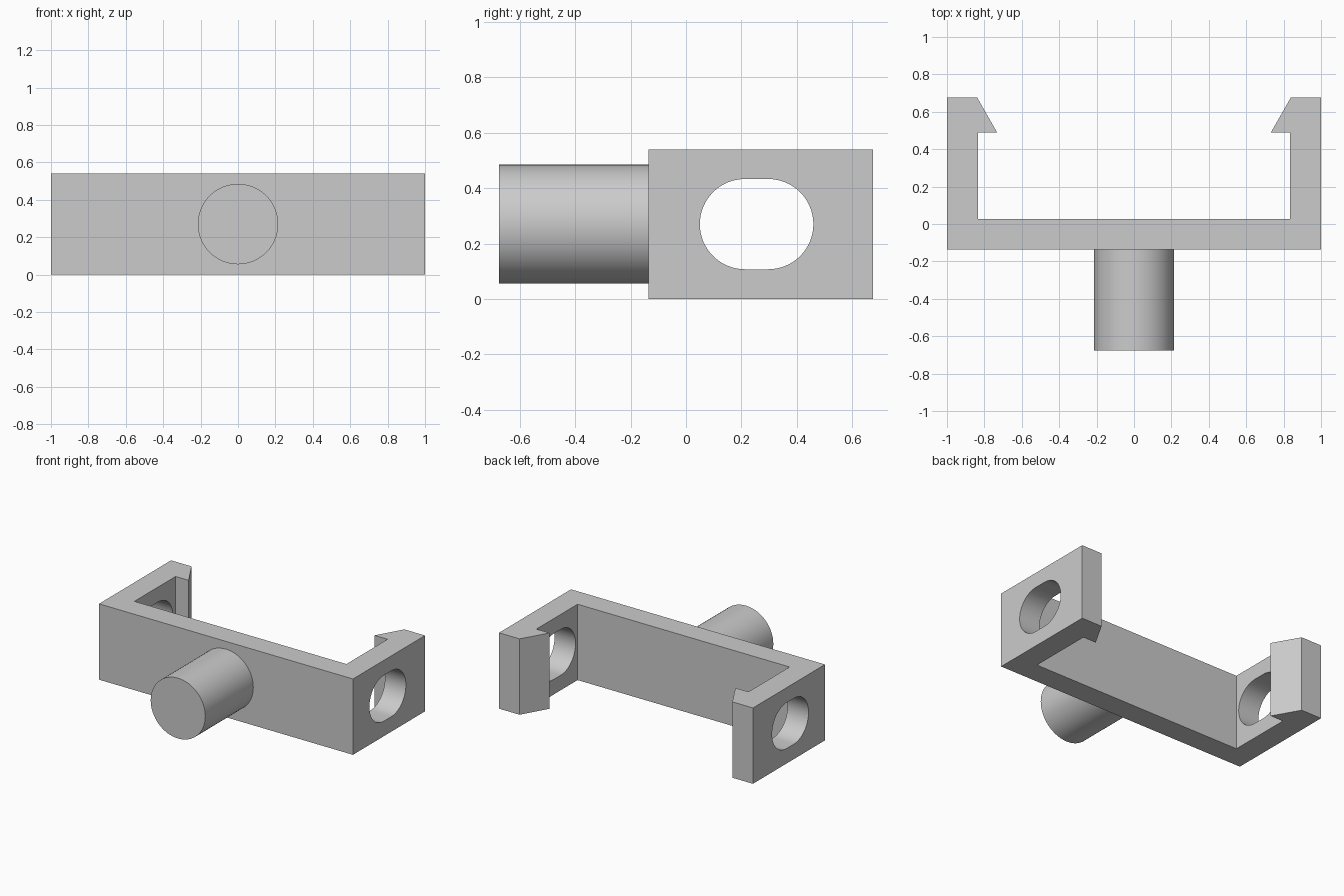
import bpy, bmesh, math
from mathutils import Matrix, Vector

if "Cube" in bpy.data.objects:
    bpy.data.objects.remove(bpy.data.objects["Cube"], do_unlink=True)

HEIGHT = 0.54
MID = HEIGHT / 2

grey = bpy.data.materials.new("plain grey")
grey.use_nodes = True
grey.diffuse_color = (0.6, 0.6, 0.6, 1)
grey.node_tree.nodes["Principled BSDF"].inputs["Base Color"].default_value = (0.6, 0.6, 0.6, 1)


def prism(name, points, direction):
    """Extrude a closed outline of 3D points along a direction."""
    bm = bmesh.new()
    face = bm.faces.new([bm.verts.new(p) for p in points])
    extruded = bmesh.ops.extrude_face_region(bm, geom=[face], use_keep_orig=True)["geom"]
    bmesh.ops.translate(bm, vec=direction,
                        verts=[v for v in extruded if isinstance(v, bmesh.types.BMVert)])
    bmesh.ops.recalc_face_normals(bm, faces=bm.faces)
    mesh = bpy.data.meshes.new(name)
    bm.to_mesh(mesh)
    bm.free()
    mesh.materials.append(grey)
    obj = bpy.data.objects.new(name, mesh)
    bpy.context.collection.objects.link(obj)
    return obj


def activate(obj):
    bpy.ops.object.select_all(action="DESELECT")
    obj.select_set(True)
    bpy.context.view_layer.objects.active = obj


# Bracket: half outline from above, mirrored into a U with hooked ends
half = [(1, -0.135), (1, 0.675), (0.838, 0.675), (0.732, 0.49), (0.835, 0.49), (0.835, 0.027)]
outline = half + [(-x, y) for x, y in reversed(half)]
bracket = prism("clip_bracket", [(x, y, 0) for x, y in outline], (0, 0, HEIGHT))

# Rounded slot through both arms
radius, stretch, steps = 0.163, 0.042, 32
slot = []
for side in (1, -1):
    for i in range(steps + 1):
        a = math.pi * (i / steps - 0.5)
        slot.append((-1.2, 0.255 + side * (stretch + radius * math.cos(a)),
                     MID + side * radius * math.sin(a)))
cutter = prism("slot_cutter", slot, (2.4, 0, 0))
cutter.hide_render = True

activate(bracket)
cut = bracket.modifiers.new("slots", "BOOLEAN")
cut.operation = "DIFFERENCE"
cut.solver = "EXACT"
cut.object = cutter
bpy.ops.object.modifier_apply(modifier=cut.name)
bpy.data.objects.remove(cutter, do_unlink=True)
bpy.ops.object.shade_smooth_by_angle(angle=math.radians(25))

# Round peg on the front
count, peg_radius = 64, 0.215
ring = [(peg_radius * math.cos(2 * math.pi * i / count), -0.675,
         MID + peg_radius * math.sin(2 * math.pi * i / count)) for i in range(count)]
peg = prism("peg", ring, (0, 0.56, 0))
activate(peg)
bpy.ops.object.shade_smooth_by_angle(angle=math.radians(25))
